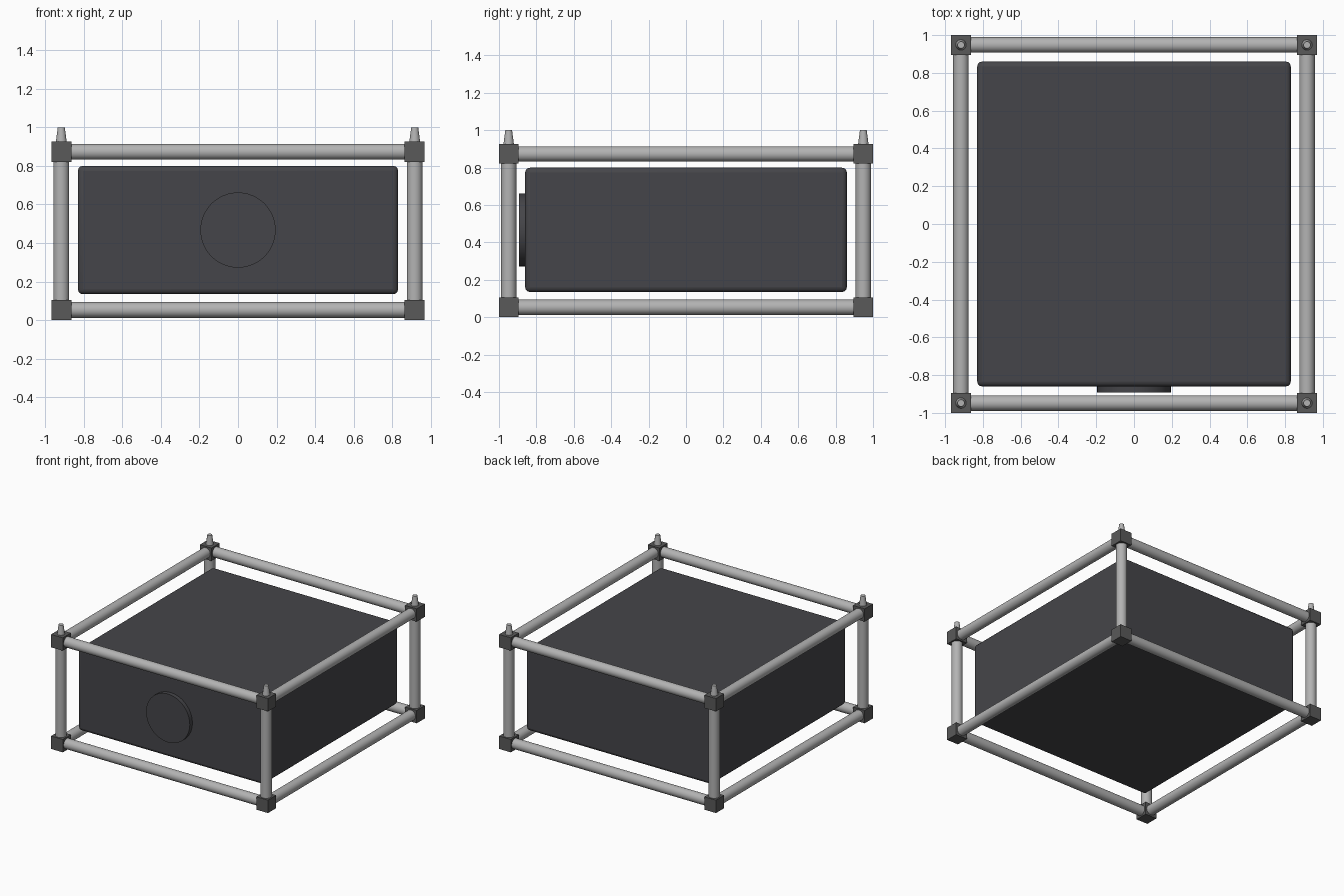
import bpy, math
from mathutils import Vector

if "Cube" in bpy.data.objects:
    bpy.data.objects.remove(bpy.data.objects["Cube"])

X, Y, ZB, ZT = 0.916, 0.948, 0.053, 0.873   # corner joint centres
BLOCK, R = 0.104, 0.041


def material(name, c):
    m = bpy.data.materials.new(name)
    m.diffuse_color = (*c, 1)
    m.use_nodes = True
    m.node_tree.nodes["Principled BSDF"].inputs["Base Color"].default_value = m.diffuse_color
    return m


STEEL = material("tube_metal", (0.45, 0.45, 0.45))
JOINT = material("joint_grey", (0.10, 0.10, 0.10))
DARK = material("case_dark", (0.06, 0.06, 0.067))


def finish(name, mat, smooth=True):
    ob = bpy.context.object
    ob.name = name
    ob.data.materials.append(mat)
    if smooth:
        bpy.ops.object.shade_smooth_by_angle(angle=math.radians(35))
    return ob


def box(name, loc, size, mat, bevel=0):
    bpy.ops.mesh.primitive_cube_add(size=1, location=loc)
    bpy.context.object.scale = size
    bpy.ops.object.transform_apply(location=False, rotation=False, scale=True)
    ob = finish(name, mat, False)
    if bevel:
        b = ob.modifiers.new("round_edges", 'BEVEL')
        b.width, b.segments = bevel, 3
        bpy.ops.object.shade_smooth_by_angle(angle=math.radians(35))
    return ob


def rod(name, a, b, r1, r2, mat, sides=32):
    a, b = Vector(a), Vector(b)
    d = b - a
    bpy.ops.mesh.primitive_cone_add(
        vertices=sides, radius1=r1, radius2=r2, depth=d.length,
        location=(a + b) / 2, rotation=d.to_track_quat('Z', 'Y').to_euler())
    return finish(name, mat)


# Main case and round front port
box("case", (0, 0, 0.467), (1.66, 1.72, 0.665), DARK, 0.026)
rod("front_port", (0, -0.85, 0.467), (0, -0.893, 0.467), 0.195, 0.195, DARK, 48)

# Frame rails, top and bottom
h = BLOCK / 2
for level, z in (("bottom", ZB), ("top", ZT)):
    for s, (fb, lr) in ((-1, ("front", "left")), (1, ("back", "right"))):
        rod(f"{level}_{fb}_rail", (-X + h, s * Y, z), (X - h, s * Y, z), R, R, STEEL)
        rod(f"{level}_{lr}_rail", (s * X, -Y + h, z), (s * X, Y - h, z), R, R, STEEL)

# Corner posts, joint blocks and tapered stacking pins
for sx, lr in ((-1, "left"), (1, "right")):
    for sy, fb in ((-1, "front"), (1, "back")):
        x, y = sx * X, sy * Y
        rod(f"{fb}_{lr}_post", (x, y, ZB + h), (x, y, ZT - h), R, R, STEEL)
        for level, z in (("bottom", ZB), ("top", ZT)):
            box(f"{level}_{fb}_{lr}_joint", (x, y, z), (BLOCK,) * 3, JOINT)
        rod(f"{fb}_{lr}_pin", (x, y, ZT + h), (x, y, 1.0), 0.028, 0.018, STEEL, 24)
